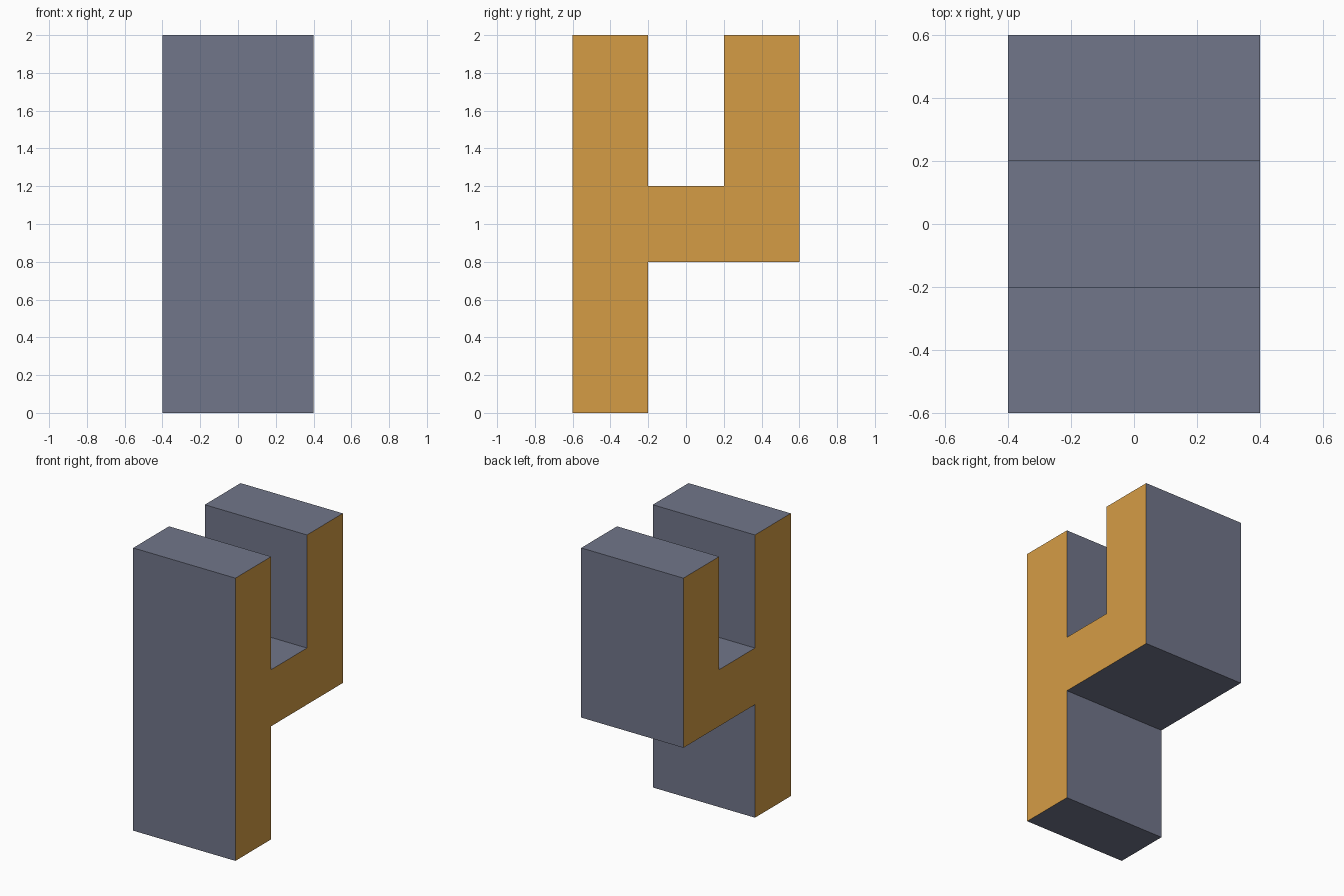
import bpy
import bmesh

if "Cube" in bpy.data.objects:
    bpy.data.objects.remove(bpy.data.objects["Cube"])


def material(name, colour):
    mat = bpy.data.materials.new(name)
    mat.diffuse_color = (*colour, 1.0)
    mat.use_nodes = True
    mat.node_tree.nodes["Principled BSDF"].inputs["Base Color"].default_value = mat.diffuse_color
    return mat


grey = material("slate grey", (0.165, 0.181, 0.254))
orange = material("ochre orange", (0.665, 0.332, 0.060))

# Side outline (y, z): tall front post, crossbar, raised back post
outline = [(-0.6, 0), (-0.2, 0), (-0.2, 0.8), (0.6, 0.8), (0.6, 2),
           (0.2, 2), (0.2, 1.2), (-0.2, 1.2), (-0.2, 2), (-0.6, 2)]

# Extrude the outline across the width
bm = bmesh.new()
side = bm.faces.new([bm.verts.new((-0.4, y, z)) for y, z in outline])
grown = bmesh.ops.extrude_face_region(bm, geom=[side], use_keep_orig=True)
moved = [v for v in grown["geom"] if isinstance(v, bmesh.types.BMVert)]
bmesh.ops.translate(bm, verts=moved, vec=(0.8, 0, 0))
bmesh.ops.recalc_face_normals(bm, faces=bm.faces)

# Orange end faces, grey everywhere else
for face in bm.faces:
    face.material_index = 1 if abs(face.normal.x) > 0.5 else 0

mesh = bpy.data.meshes.new("forked_block")
bm.to_mesh(mesh)
bm.free()
mesh.materials.append(grey)
mesh.materials.append(orange)
bpy.context.collection.objects.link(bpy.data.objects.new("forked_block", mesh))
